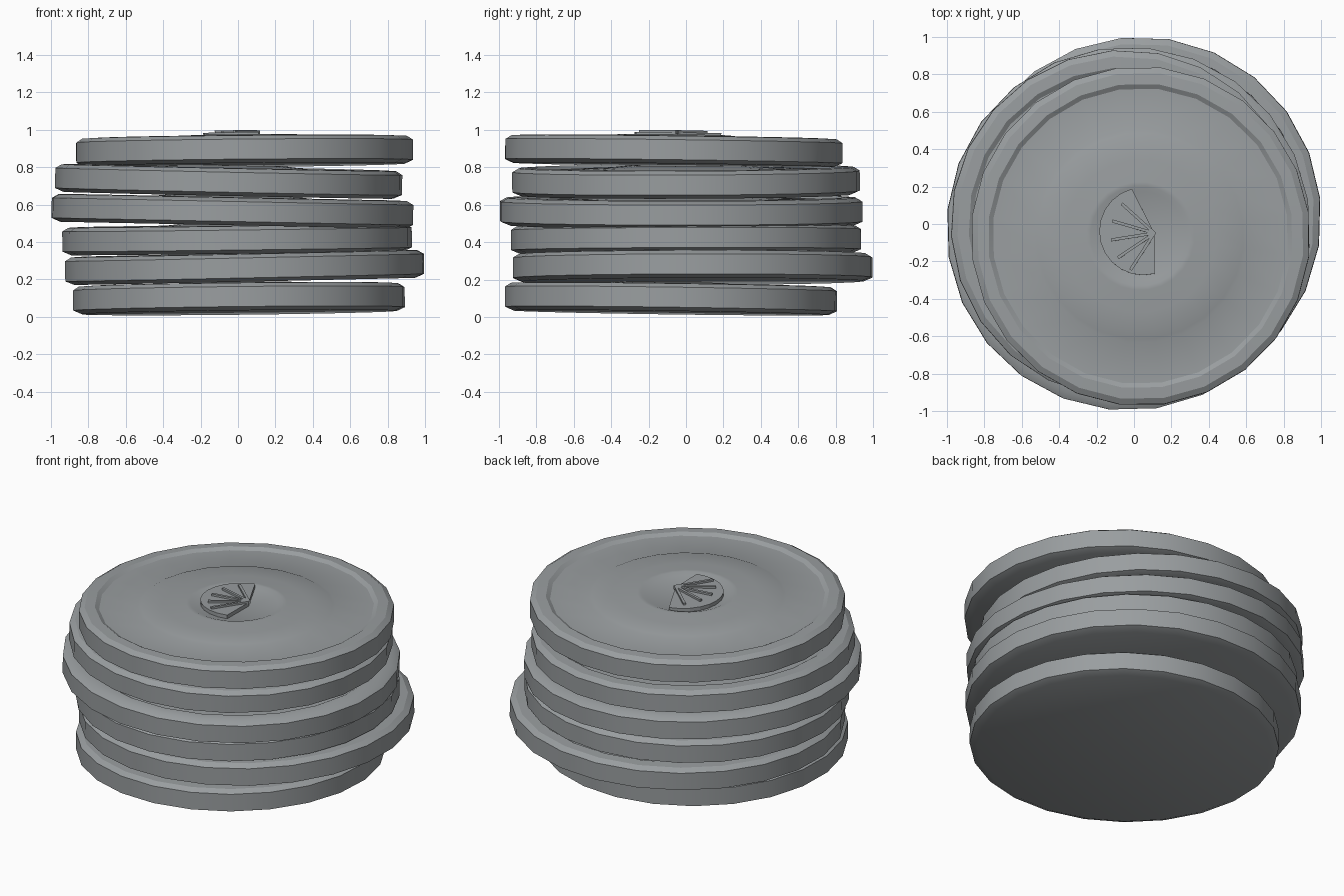
import bpy
import bmesh
import math
from mathutils import Matrix, Vector

cube = bpy.data.objects.get("Cube")
if cube:
    bpy.data.objects.remove(cube, do_unlink=True)

SIDES = 24

metal = bpy.data.materials.new("grey_metal")
metal.use_nodes = True
colour = (0.32, 0.34, 0.35, 1)
metal.diffuse_color = colour
metal.node_tree.nodes["Principled BSDF"].inputs["Base Color"].default_value = colour

# Coin cross-section (radius as a share of the rim, height): bevelled edge,
# raised rim, stepped inner disc and a shallow dome with a dish in the middle
PROFILE = [(0, -.075), (.95, -.075), (1, -.055), (1, .052), (.965, .072),
           (.9, .075), (.873, .06), (.63, .06), (.61, .068), (.45, .073),
           (.32, .086), (.295, .086), (.265, .075), (0, .075)]


def add_object(name, bm):
    bmesh.ops.recalc_face_normals(bm, faces=bm.faces)
    mesh = bpy.data.meshes.new(name)
    bm.to_mesh(mesh)
    bm.free()
    mesh.materials.append(metal)
    obj = bpy.data.objects.new(name, mesh)
    bpy.context.collection.objects.link(obj)
    return obj


def smooth(obj, degrees):
    bpy.ops.object.select_all(action='DESELECT')
    obj.select_set(True)
    bpy.context.view_layer.objects.active = obj
    bpy.ops.object.shade_smooth_by_angle(angle=math.radians(degrees))


def add_coin(name, radius, centre, slope, turn):
    """Lathe the profile, then place and tilt the coin."""
    bm = bmesh.new()
    verts = [bm.verts.new((r * radius, 0, z)) for r, z in PROFILE]
    edges = [bm.edges.new(pair) for pair in zip(verts, verts[1:])]
    bmesh.ops.spin(bm, geom=verts + edges, cent=(0, 0, 0), axis=(0, 0, 1),
                   angle=math.tau, steps=SIDES, use_duplicate=False)
    bmesh.ops.remove_doubles(bm, verts=bm.verts, dist=.0005)
    bmesh.ops.rotate(bm, verts=bm.verts, cent=(0, 0, 0),
                     matrix=Matrix.Rotation(math.radians(turn), 3, 'Z'))
    obj = add_object(name, bm)
    obj.location = centre
    obj.rotation_euler = (slope[1], -slope[0], 0)
    smooth(obj, 28)
    return obj


# Stack of coins, bottom to top: radius, centre, slope along x and y, turn
COINS = [
    (.89, (.005, -.08, .098), (.011, -.014), 5),
    (.965, (.035, .035, .265), (.021, .002), 6),
    (.935, (-.005, 0, .415), (.012, .003), 2),
    (.972, (-.03, -.025, .565), (-.02, 0), 9),
    (.93, (-.05, 0, .725), (-.021, .004), 4),
    (.907, (.035, -.065, .887), (.009, -.013), 8),
]
for number, coin in enumerate(COINS, 1):
    top_coin = add_coin(f"coin_{number}", *coin)

# Fan-shaped plate in the dish of the top coin
apex = Vector((.075, .015, 0))
bm = bmesh.new()
outline = [apex]
for step in range(13):
    a = math.radians(105 + step * 15)
    outline.append(Vector((.015 + .235 * math.cos(a), .025 + .235 * math.sin(a), 0)))
face = bm.faces.new([bm.verts.new((p.x, p.y, .07)) for p in outline])
raised = bmesh.ops.extrude_face_region(bm, geom=[face])["geom"]
bmesh.ops.translate(bm, vec=(0, 0, .028),
                    verts=[v for v in raised if isinstance(v, bmesh.types.BMVert)])
plate = add_object("fan_plate", bm)
plate.parent = top_coin

# Thin ribs spreading from the apex of the fan
bm = bmesh.new()
for degrees in (138, 164, 189, 214, 237):
    matrix = (Matrix.Translation((apex.x, apex.y, .1))
              @ Matrix.Rotation(math.radians(degrees), 4, 'Z')
              @ Matrix.Translation((.115, 0, 0))
              @ Matrix.Diagonal((.24, .016, .02, 1)))
    bmesh.ops.create_cube(bm, size=1, matrix=matrix)
ribs = add_object("fan_ribs", bm)
ribs.parent = top_coin
